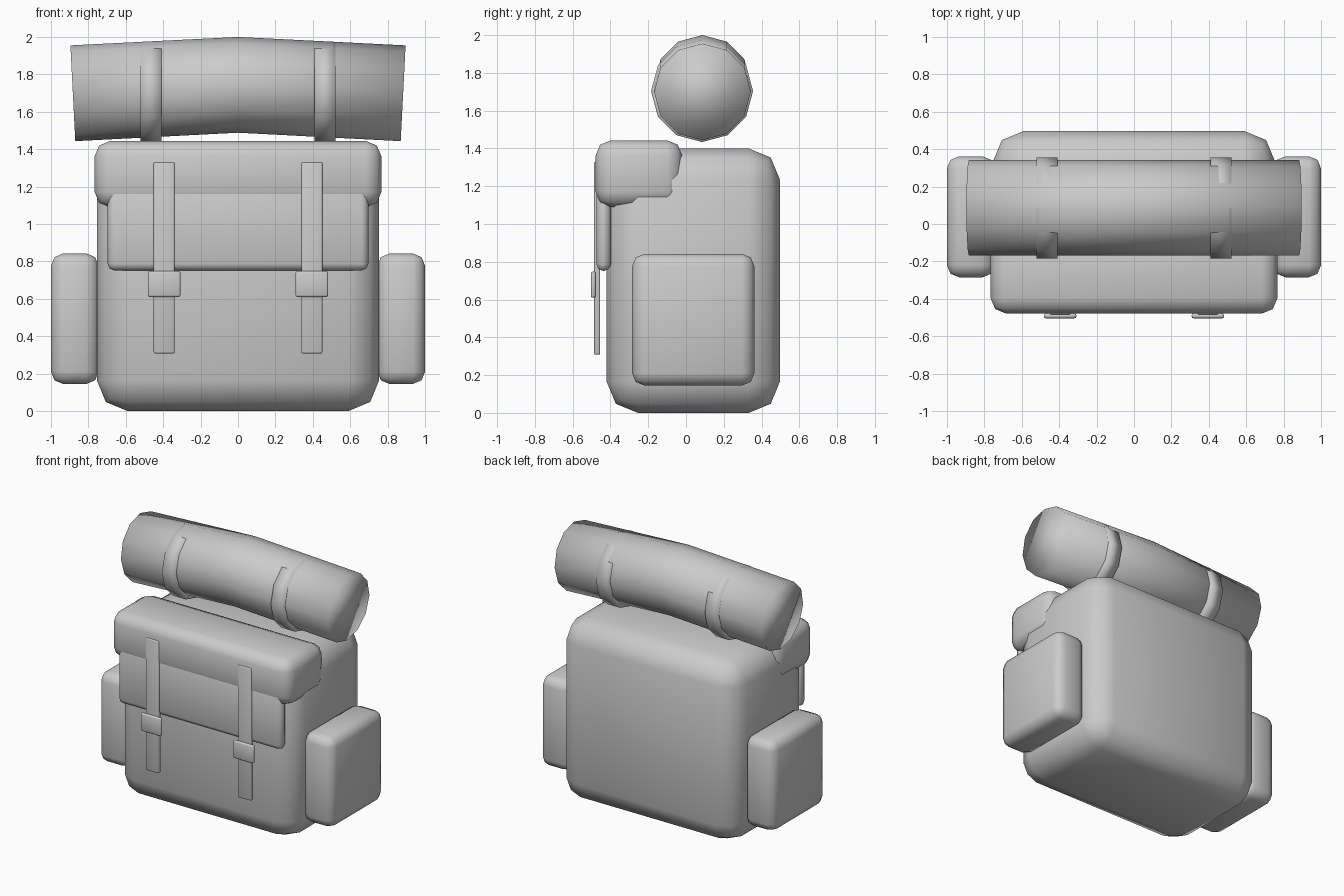
import bpy, bmesh
from math import pi
from mathutils import Matrix

if "Cube" in bpy.data.objects:
    bpy.data.objects.remove(bpy.data.objects["Cube"])


def finish(name, bm):
    bmesh.ops.recalc_face_normals(bm, faces=bm.faces)
    mesh = bpy.data.meshes.new(name)
    bm.to_mesh(mesh)
    bm.free()
    mesh.shade_smooth()
    obj = bpy.data.objects.new(name, mesh)
    bpy.context.collection.objects.link(obj)
    return obj


def soft_box(name, x, y, z, radius, segments=2):
    """Rounded box from (min, max) extents."""
    bm = bmesh.new()
    bmesh.ops.create_cube(bm, size=1)
    for v in bm.verts:
        v.co = [sum(r) / 2 + c * (r[1] - r[0]) for r, c in zip((x, y, z), v.co)]
    obj = finish(name, bm)
    mod = obj.modifiers.new("Bevel", 'BEVEL')
    mod.width = radius
    mod.segments = segments
    return obj


def tube(radius, length, caps):
    """12-sided cylinder along x, centred on the origin."""
    bm = bmesh.new()
    bmesh.ops.create_cone(bm, cap_ends=caps, segments=12, radius1=radius,
                          radius2=radius, depth=length,
                          matrix=Matrix.Rotation(pi / 2, 4, 'Y'))
    return bm


# Main bag, top lid and front flap
soft_box("bag_body", (-0.755, 0.755), (-0.42, 0.497), (0.0, 1.40), 0.165)
soft_box("top_lid", (-0.766, 0.766), (-0.478, -0.02), (1.09, 1.443), 0.08)
soft_box("front_flap", (-0.697, 0.697), (-0.474, -0.398), (0.752, 1.20), 0.035)

for side, s in (("left", -1), ("right", 1)):
    # Side pocket
    soft_box(side + "_pocket", sorted((s * 0.745, s * 1.0)), (-0.285, 0.362),
             (0.145, 0.842), 0.065)

    # Front strap and its buckle
    c = s * 0.395
    soft_box(side + "_strap", (c - 0.056, c + 0.056), (-0.486, -0.454),
             (0.308, 1.33), 0.008)
    soft_box(side + "_buckle", (c - 0.087, c + 0.087), (-0.504, -0.478),
             (0.61, 0.748), 0.01)

    # Band around the bedroll
    band = finish(side + "_roll_band", tube(0.27, 0.112, False))
    band.location = (s * 0.465, 0.085, 1.704)
    solid = band.modifiers.new("Solidify", 'SOLIDIFY')
    solid.thickness = 0.03
    solid.offset = -1

# Bedroll, sagging slightly towards both ends
bm = tube(0.256, 1.766, True)
bmesh.ops.bisect_plane(bm, geom=bm.verts[:] + bm.edges[:] + bm.faces[:],
                       plane_co=(0, 0, 0), plane_no=(1, 0, 0))
for v in bm.verts:
    x, y, z = v.co
    lean = 0.051 * z * (1 if x > 0.01 else -1 if x < -0.01 else 0)
    v.co = (x + lean, y + 0.087, z + 1.744 - 0.051 * abs(x))
finish("bedroll", bm)
